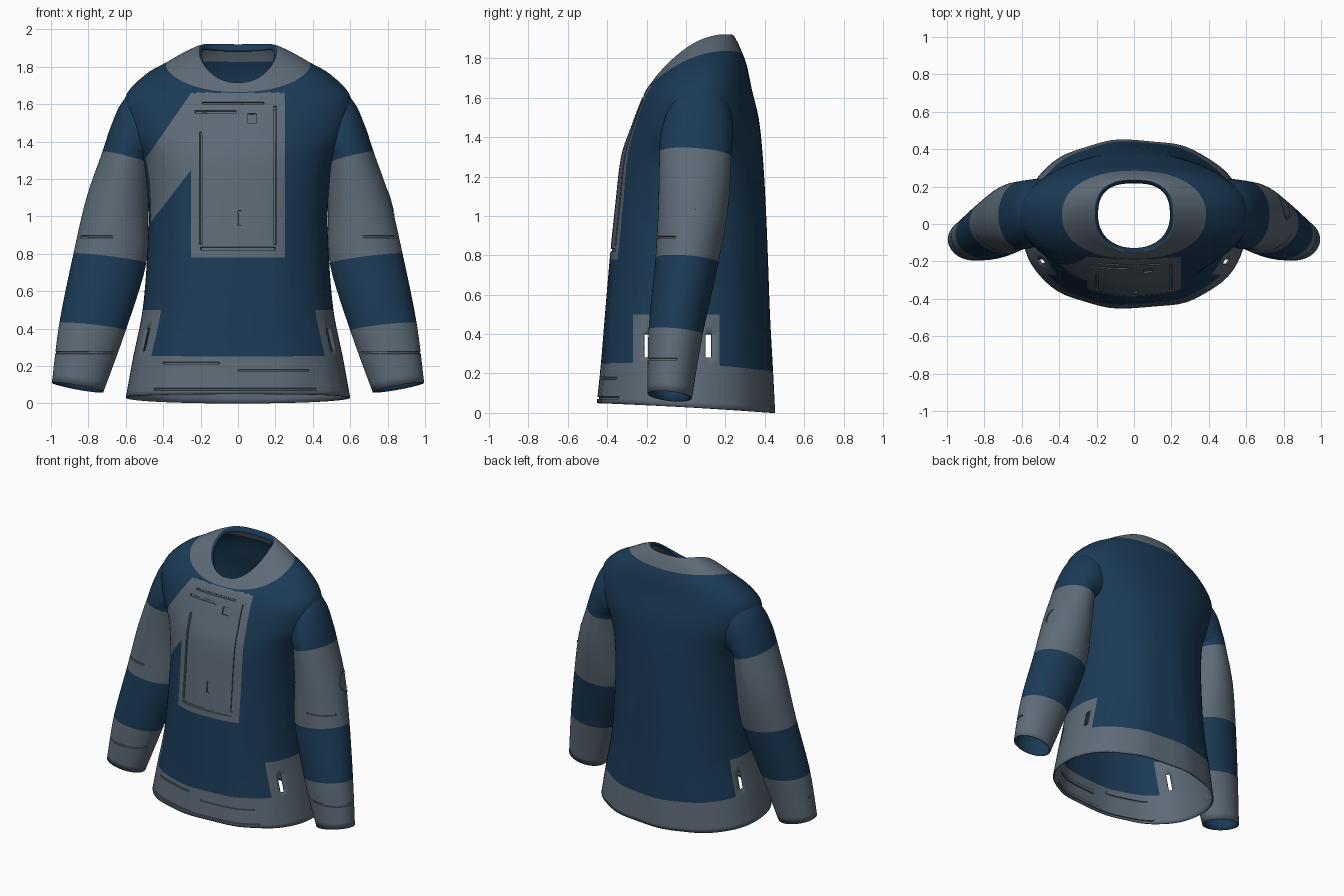
import bpy, bmesh
from math import sin, cos, pi
from mathutils import Vector

cube = bpy.data.objects.get("Cube")
if cube:
    bpy.data.objects.remove(cube, do_unlink=True)

SEG, STEPS = 72, 5


def material(name, rgb):
    m = bpy.data.materials.new(name)
    m.use_nodes = True
    m.diffuse_color = (*rgb, 1)
    bsdf = m.node_tree.nodes["Principled BSDF"]
    bsdf.inputs["Base Color"].default_value = (*rgb, 1)
    bsdf.inputs["Roughness"].default_value = 0.8
    return m


BLUE, GREY = 0, 1
MATS = [material("navy cloth", (0.011, 0.043, 0.094)),
        material("grey panel", (0.112, 0.147, 0.186))]


def smooth_rows(rows):
    """Run a smooth curve through the key sections."""
    out = []
    for i in range(len(rows) - 1):
        a, b, c, d = (Vector(rows[min(max(k, 0), len(rows) - 1)])
                      for k in range(i - 1, i + 3))
        for s in range(STEPS):
            t = s / STEPS
            out.append(b + (c - a) * t / 2 + (a * 2 - b * 5 + c * 4 - d) * t * t / 2
                       + (b * 3 - a - c * 3 + d) * t ** 3 / 2)
    return out + [Vector(rows[-1])]


def loft(rows, section, grey_spans):
    """Skin the sections into an open tube, colouring it span by span."""
    bm = bmesh.new()
    rings = [[bm.verts.new(section(r, 2 * pi * j / SEG)) for j in range(SEG)]
             for r in smooth_rows(rows)]
    for i in range(len(rings) - 1):
        for j in range(SEG):
            k = (j + 1) % SEG
            f = bm.faces.new((rings[i][j], rings[i][k], rings[i + 1][k], rings[i + 1][j]))
            f.material_index = GREY if i // STEPS in grey_spans else BLUE
    bmesh.ops.recalc_face_normals(bm, faces=bm.faces)
    return bm


def cut(bm, point, normal):
    geom = bm.verts[:] + bm.edges[:] + bm.faces[:]
    bmesh.ops.bisect_plane(bm, geom=geom, dist=0.0005, plane_co=point, plane_no=normal)


def remove(bm, test):
    faces = [f for f in bm.faces if test(f.calc_center_median())]
    bmesh.ops.delete(bm, geom=faces, context='FACES')


def groove(bm, test):
    """Press the chosen faces in as a stitched seam."""
    faces = [f for f in bm.faces if test(f.calc_center_median())]
    bmesh.ops.inset_region(bm, faces=faces, thickness=.002, depth=-.008)


def finish(bm, name, lining):
    me = bpy.data.meshes.new(name)
    bm.to_mesh(me)
    bm.free()
    ob = bpy.data.objects.new(name, me)
    bpy.context.collection.objects.link(ob)
    for m in MATS:
        me.materials.append(m)
    bpy.ops.object.select_all(action='DESELECT')
    ob.select_set(True)
    bpy.context.view_layer.objects.active = ob
    bpy.ops.object.shade_smooth_by_angle(angle=0.9)
    sol = ob.modifiers.new("cloth thickness", 'SOLIDIFY')
    sol.thickness, sol.offset, sol.material_offset = 0.01, -1, lining
    return ob


# Torso sections: half width, front y, back y, then z at front, side and back;
# the last one folds into the neck as a binding
TORSO = [(.60, -.45, .45, .05, .03, 0), (.56, -.43, .44, .25, .25, .21),
         (.51, -.41, .425, .5, .5, .5), (.485, -.385, .415, .8, .8, .8),
         (.48, -.36, .405, 1.05, 1.05, 1.05), (.51, -.33, .39, 1.3, 1.28, 1.3),
         (.59, -.28, .37, 1.45, 1.45, 1.49), (.605, -.235, .335, 1.57, 1.63, 1.64),
         (.505, -.205, .31, 1.635, 1.745, 1.76), (.385, -.185, .285, 1.665, 1.81, 1.83),
         (.29, -.165, .26, 1.69, 1.855, 1.885), (.21, -.145, .235, 1.715, 1.88, 1.92),
         (.192, -.128, .217, 1.69, 1.86, 1.885)]


def torso_section(r, a):
    w, yf, yb, zf, zs, zb = r
    # Square back and round front at the neck, rounder back and fuller front below
    t = min(1, max(0, (w - .21) / .2))
    power = .75 + .17 * t if sin(a) > 0 else .93 - .06 * t
    cx, sy = (abs(v) ** power * (1 if v > 0 else -1) for v in (cos(a), sin(a)))
    z = zs + sy * (zb - zf) / 2 + sy * sy * ((zb + zf) / 2 - zs)
    # Soft vertical folds that fade out toward the shoulders
    fold = 1 + 0.012 * cos(11 * a) * max(0, 1 - z / 1.6) * abs(sin(a))
    return Vector((w * cx, (yf + yb) / 2 + (yb - yf) / 2 * sy * fold, z))


torso = loft(TORSO, torso_section, {0, 9, 10})

# Panel outlines: chest placket, slanted strip and side vents
for x in (-.25, .25):
    cut(torso, (x, 0, 0), (1, 0, 0))
for z in (.78, .5):
    cut(torso, (0, 0, z), (0, 0, 1))
for y in (-.27, .17, -.1):
    cut(torso, (0, y, 0), (0, 1, 0))
STRIP_TOP, STRIP_LOW = (1.66, 1.44), (1.25, 1.3)
for z, slope in (STRIP_TOP, STRIP_LOW):
    cut(torso, (-.25, 0, z), (-slope, 0, 1))

# Seams on the front: x range and z range
SEAMS = [(-.205, -.19, .85, 1.45), (.19, .205, .85, 1.59), (-.2, .2, .82, .835),
         (-.23, -.01, 1.55, 1.565), (-.19, .14, 1.6, 1.612), (.05, .1, 1.5, 1.55),
         (0, .02, .95, 1.03), (-.45, .42, .07, .082), (0, .38, .17, .182),
         (-.4, -.1, .21, .222)]
for x0, x1, z0, z1 in SEAMS:
    for x in (x0, x1):
        cut(torso, (x, 0, 0), (1, 0, 0))
    for z in (z0, z1):
        cut(torso, (0, 0, z), (0, 0, 1))

# Open slits in both side vents
SLITS = ((-.215, -.19), (.1, .13))
for y in SLITS[0] + SLITS[1]:
    cut(torso, (0, y, 0), (0, 1, 0))
for z in (.28, .4):
    cut(torso, (0, 0, z), (0, 0, 1))
remove(torso, lambda c: abs(c.x) > .3 and .28 < c.z < .4
       and any(lo < c.y < hi for lo, hi in SLITS))

for f in torso.faces:
    c = f.calc_center_median()
    below = lambda line: c.z < line[0] + line[1] * (c.x + .25)
    placket = abs(c.x) < .25 and .78 < c.z < 1.66
    strip = c.x < -.25 and below(STRIP_TOP) and not below(STRIP_LOW)
    vent = abs(c.x) > .3 and -.27 < c.y < .17 and c.z < .5
    if vent or (c.y < -.1 and (placket or strip)):
        f.material_index = GREY
groove(torso, lambda c: c.y < -.1 and any(a < c.x < b and lo < c.z < hi
                                          for a, b, lo, hi in SEAMS))
finish(torso, "shirt_body", 0)

# Sleeve sections: outer x and z, inner x and z, front y, back y
SLEEVE = [(.40, 1.73, .30, 1.36, -.03, .21), (.52, 1.705, .36, 1.33, -.07, .23),
          (.62, 1.61, .42, 1.3, -.11, .24), (.68, 1.48, .45, 1.3, -.13, .235),
          (.725, 1.345, .47, 1.28, -.135, .23), (.81, 1.1, .48, 1.02, -.14, .215),
          (.88, .8, .49, .75, -.155, .165), (.955, .43, .6, .39, -.19, .085),
          (.995, .11, .72, .06, -.195, .03)]


def sleeve_section(side):
    def section(r, a):
        ox, oz, ix, iz, yf, yb = r
        t = (1 + cos(a)) / 2
        return Vector((side * (ix + (ox - ix) * t), (yf + yb) / 2 + (yb - yf) / 2 * sin(a),
                       iz + (oz - iz) * t - .012 * sin(a)))
    return section


# Cuff and elbow seams
LINES = ((.265, .278), (.885, .897))
sleeves = {}
for side, name in ((1, "left_sleeve"), (-1, "right_sleeve")):
    bm = loft(SLEEVE, sleeve_section(side), {4, 5, 7})
    cut(bm, (side * .41, 0, 0), (1, 0, 0))
    remove(bm, lambda c: abs(c.x) < .41)
    for z in LINES[0] + LINES[1]:
        cut(bm, (0, 0, z), (0, 0, 1))
    groove(bm, lambda c: c.y < -.05 and abs(c.x) > .66
           and any(lo < c.z < hi for lo, hi in LINES))
    sleeves[side] = finish(bm, name, -1)

# Round patch outline on the left upper arm
bpy.ops.mesh.primitive_torus_add(major_radius=.075, minor_radius=.005, major_segments=48,
                                 minor_segments=6, location=(.815, .105, 1.07),
                                 rotation=(0, pi / 2 - .3, 0))
patch = bpy.context.object
patch.name = "sleeve_patch_outline"
patch.data.materials.append(MATS[GREY])
wrap = patch.modifiers.new("lay on sleeve", 'SHRINKWRAP')
wrap.target = sleeves[1]
wrap.wrap_mode = 'ABOVE_SURFACE'
wrap.offset = .005
bpy.ops.object.shade_smooth_by_angle(angle=0.9)
